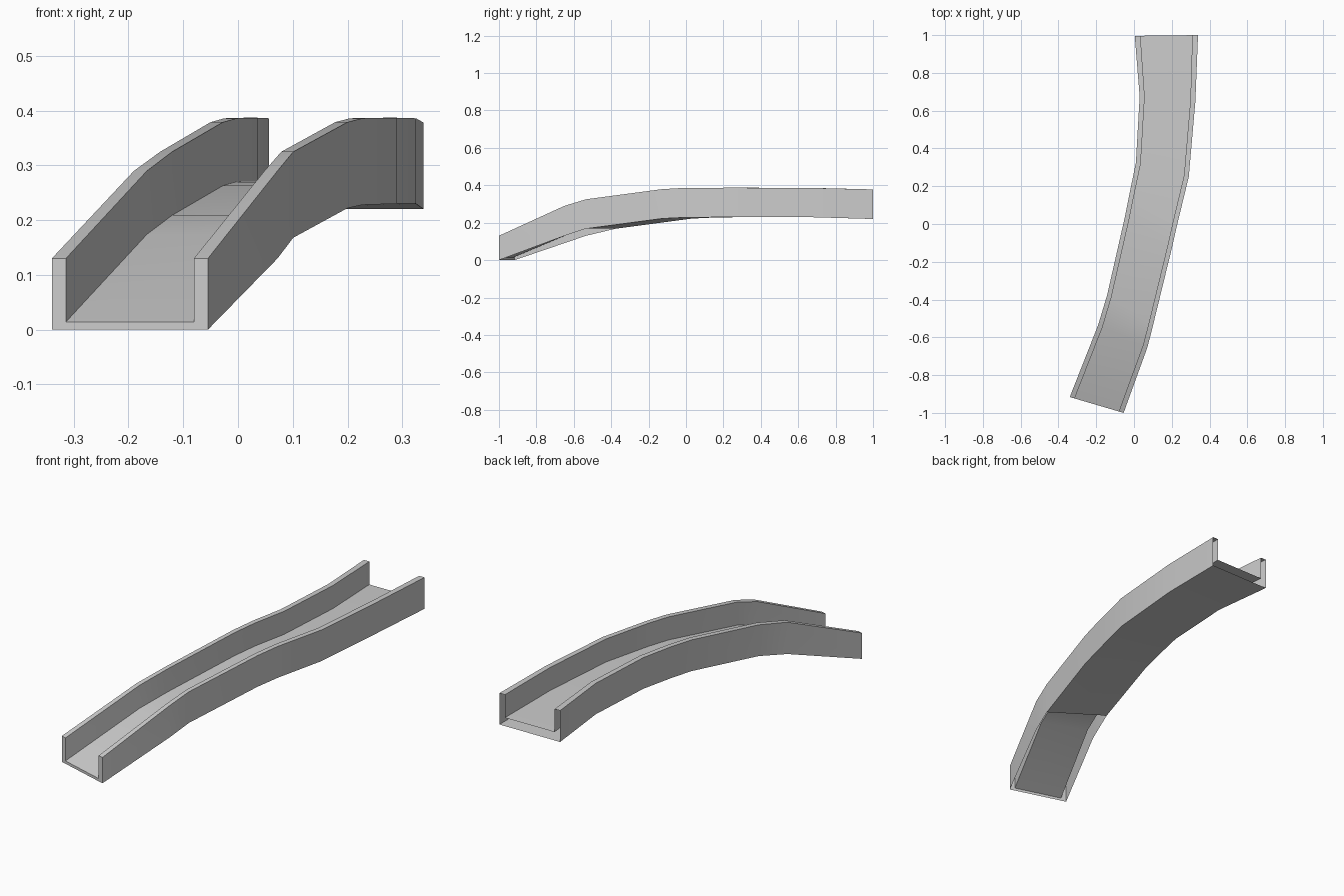
import bpy, bmesh
from mathutils import Vector

if "Cube" in bpy.data.objects:
    bpy.data.objects.remove(bpy.data.objects["Cube"])

# Cross-section stations: left x, left y, right x, right y, bottom z, top z
stations = [
    (-0.340, -0.916, -0.055, -1.000, 0.000, 0.130),
    (-0.190, -0.535,  0.072, -0.650, 0.130, 0.290),
    (-0.142, -0.375,  0.101, -0.535, 0.168, 0.325),
    (-0.050,  0.030,  0.200, -0.130, 0.222, 0.379),
    (-0.025,  0.155,  0.227, -0.010, 0.228, 0.386),
    ( 0.010,  0.325,  0.290,  0.250, 0.230, 0.387),
    ( 0.030,  0.675,  0.325,  0.650, 0.230, 0.386),
    ( 0.004,  0.996,  0.339,  1.000, 0.220, 0.378),
]
WALL = 0.09      # wall thickness as a share of the width
DEPTH = 0.116    # channel depth below the rim


def u_section(bm, lx, ly, rx, ry, z0, z1):
    """U-shaped profile, left foot to right foot."""
    left, right = Vector((lx, ly, 0)), Vector((rx, ry, 0))
    floor = z1 - DEPTH
    prof = [(0, z0), (0, z1), (WALL, z1), (WALL, floor),
            (1 - WALL, floor), (1 - WALL, z1), (1, z1), (1, z0)]
    return [bm.verts.new(left.lerp(right, u) + Vector((0, 0, z))) for u, z in prof]


bm = bmesh.new()
rings = [u_section(bm, *s) for s in stations]

# Skin between stations; underside is open below the first two spans
for i, (a, b) in enumerate(zip(rings, rings[1:])):
    for j in range(8 if i >= 2 else 7):
        k = (j + 1) % 8
        bm.faces.new((a[j], a[k], b[k], b[j]))

# Front end: two wall ends and the floor lip (the back end is open)
f = rings[0]
bm.faces.new(list(reversed(f)))

mesh = bpy.data.meshes.new("curved_channel")
bm.to_mesh(mesh)
bm.free()
obj = bpy.data.objects.new("curved_channel", mesh)
bpy.context.collection.objects.link(obj)

# Soft shading along the bend, crisp rims
bpy.context.view_layer.objects.active = obj
obj.select_set(True)
bpy.ops.object.shade_smooth_by_angle(angle=0.6)
